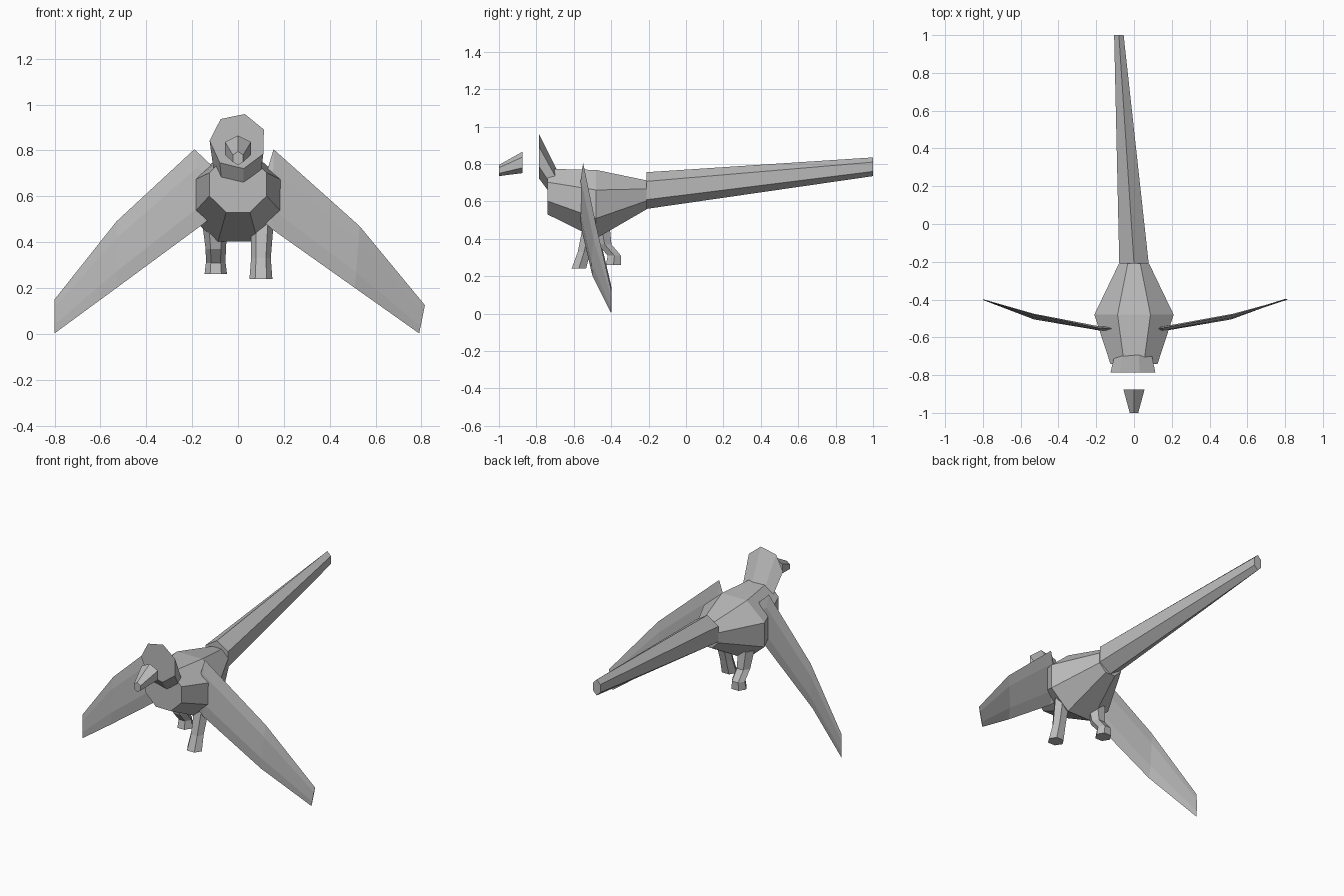
import bpy, bmesh, math
from mathutils import Vector

if "Cube" in bpy.data.objects:
    bpy.data.objects.remove(bpy.data.objects["Cube"])

# One plain grey for the whole animal
grey = bpy.data.materials.new("plain grey")
grey.use_nodes = True
colour = (0.5, 0.5, 0.5, 1)
grey.diffuse_color = colour
grey.node_tree.nodes["Principled BSDF"].inputs["Base Color"].default_value = colour


def ring(centre, half_width, half_height, sides, turn, upright=False):
    """Polygon across the y axis, or across z when upright."""
    c, points = Vector(centre), []
    for i in range(sides):
        a = math.radians(turn) + math.tau * i / sides
        u, v = half_width * math.cos(a), half_height * math.sin(a)
        points.append(c + (Vector((u, v, 0)) if upright else Vector((u, 0, v))))
    return points


def lens(upper, lower, thick):
    """Thin six-sided wing section between two edge points."""
    up, low = Vector(upper), Vector(lower)
    y = Vector((0, thick / 2, 0))
    a, b = up.lerp(low, 0.25), up.lerp(low, 0.75)
    return [up, a - y, b - y, low, b + y, a + y]


def loft(name, rings):
    """Skin a closed, flat-shaded solid through the rings."""
    bm = bmesh.new()
    loops = [[bm.verts.new(p) for p in r] for r in rings]
    n = len(loops[0])
    for r, s in zip(loops, loops[1:]):
        for i in range(n):
            j = (i + 1) % n
            bm.faces.new((r[i], r[j], s[j], s[i]))
    bm.faces.new(loops[0])
    bm.faces.new(loops[-1])
    bmesh.ops.recalc_face_normals(bm, faces=bm.faces)
    mesh = bpy.data.meshes.new(name)
    bm.to_mesh(mesh)
    bm.free()
    mesh.materials.append(grey)
    obj = bpy.data.objects.new(name, mesh)
    bpy.context.collection.objects.link(obj)
    return obj


# Eight-sided barrel body, widest in the middle
k = 1 / math.cos(math.pi / 8)
loft("body", [ring((0, y, z), w * k, h * k, 8, 22.5) for y, z, w, h in (
    (-0.74, 0.652, 0.125, 0.122),
    (-0.48, 0.585, 0.21, 0.183),
    (-0.21, 0.635, 0.08, 0.077))])

# Flat-faced head leaning forward from the chest
loft("head", [ring((0, -0.785, 0.84), 0.124, 0.122, 7, 76),
              ring((0, -0.68, 0.665), 0.1, 0.085, 7, 76)])

# Beak, set a little ahead of the head
loft("beak", [ring((0, -1, 0.765), 0.026, 0.03, 6, 90),
              ring((0, -0.875, 0.808), 0.065, 0.057, 6, 90)])

# Long tapering tail, drifting to the right
loft("tail", [ring((0, -0.21, 0.658), 0.09, 0.098, 6, 90),
              ring((-0.08, 1, 0.785), 0.029, 0.05, 6, 90)])

# Wings: root in the body, bend, outer panel, tip
loft("left_wing", [
    lens((0.13, -0.555, 0.72), (0.1, -0.56, 0.5), 0.02),
    lens((0.155, -0.55, 0.805), (0.15, -0.56, 0.455), 0.02),
    lens((0.53, -0.48, 0.47), (0.51, -0.5, 0.2), 0.02),
    lens((0.815, -0.4, 0.125), (0.79, -0.4, 0.002), 0.004)])
loft("right_wing", [
    lens((-0.1, -0.555, 0.72), (-0.1, -0.56, 0.52), 0.02),
    lens((-0.19, -0.55, 0.805), (-0.15, -0.56, 0.48), 0.02),
    lens((-0.53, -0.48, 0.49), (-0.53, -0.5, 0.2), 0.02),
    lens((-0.8, -0.4, 0.15), (-0.8, -0.4, 0.002), 0.004)])

# Legs in mid-stride: left one forward, right one bent back
loft("left_leg", [ring(c, r, r * 0.9, 6, 0, True) for c, r in (
    ((0.1, -0.573, 0.24), 0.05),
    ((0.1, -0.545, 0.33), 0.043),
    ((0.105, -0.51, 0.48), 0.05))])
loft("right_leg", [ring(c, r, r * 0.95, 6, 0, True) for c, r in (
    ((-0.097, -0.388, 0.26), 0.049),
    ((-0.097, -0.383, 0.31), 0.043),
    ((-0.097, -0.435, 0.37), 0.044),
    ((-0.1, -0.455, 0.48), 0.056))])
